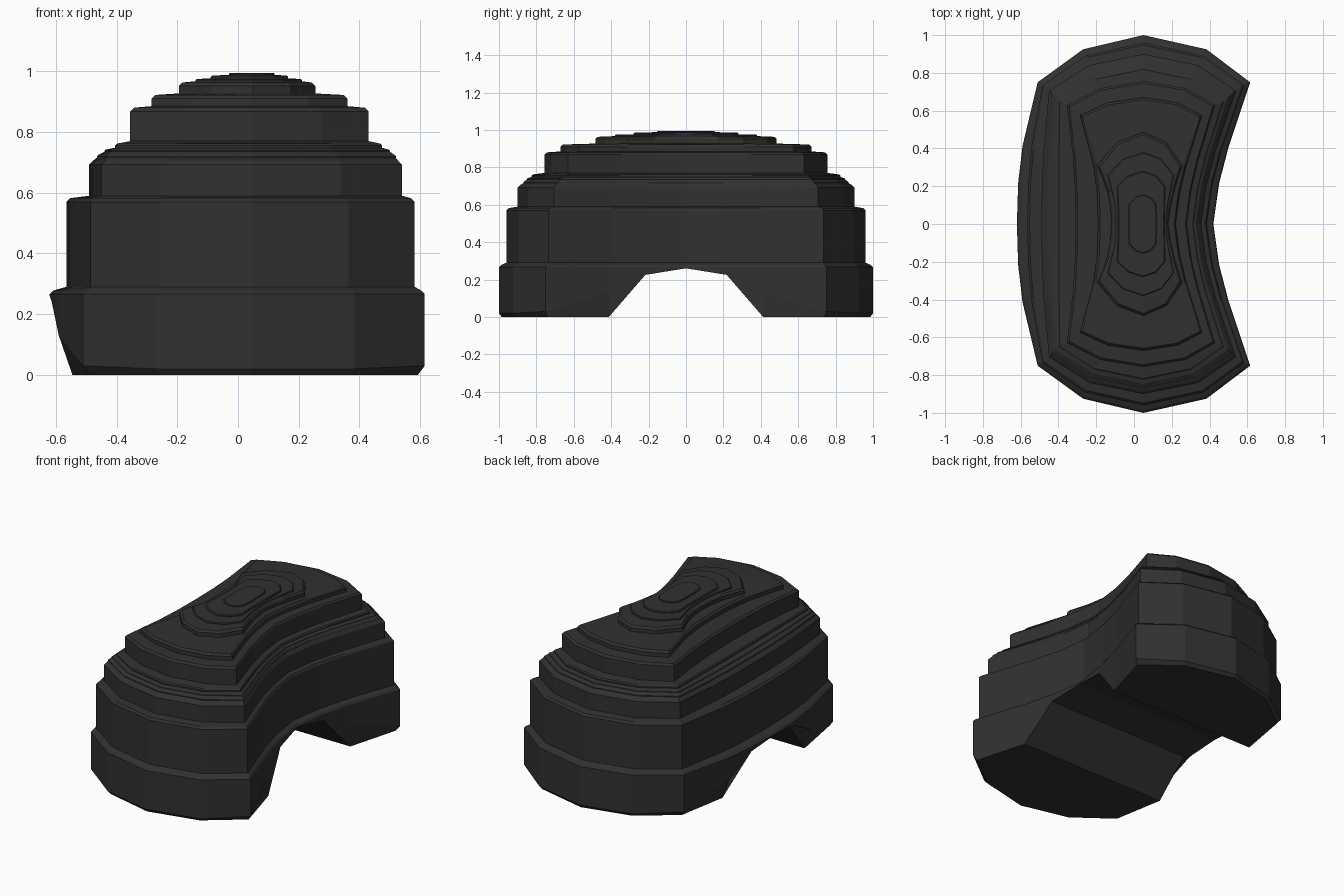
import bpy, bmesh

if "Cube" in bpy.data.objects:
    bpy.data.objects.remove(bpy.data.objects["Cube"])

# One flat colour
mat = bpy.data.materials.new("charcoal")
mat.diffuse_color = (0.03, 0.03, 0.03, 1)
mat.use_nodes = True
mat.node_tree.nodes["Principled BSDF"].inputs["Base Color"].default_value = mat.diffuse_color
CX = 0.05


def half_outline(lm, lc, rm, rc, yc, ye):
    """Kidney outline for y >= 0, from the right middle over the end to the left middle."""
    mix = lambda a, b, t: a + (b - a) * t
    ya = mix(yc, ye, 0.7)
    return [(rm, 0), (mix(rm, rc, .16), yc * .29), (mix(rm, rc, .42), yc * .55), (rc, yc),
            (mix(CX, rc, .59), ya), (CX, ye), (mix(CX, lc, .57), ya),
            (lc, yc), (mix(lm, lc, .27), yc * .55), (mix(lm, lc, .06), yc * .29), (lm, 0)]


def full_ring(bm, half, zs):
    """Mirror a half outline in y; zs gives the height of each half point."""
    pts = [(x, y, z) for (x, y), z in zip(half, zs)]
    pts += [(x, -y, z) for x, y, z in pts[-2:0:-1]]
    return [bm.verts.new(p) for p in pts]


def grow(params, d):
    lm, lc, rm, rc, yc, ye = params
    return (lm + d, lc + d, rm - d * .6, rc - d, yc - d * .6, ye - d)


# Tiers: bottom z, top z, (left mid, left corner, right mid, right corner, corner y, end y)
TIERS = [
    (None, .278, (-.62, -.51, .42, .615, .75, 1.0)),
    (.29, .582, (-.565, -.485, .385, .582, .735, .96)),
    (.59, .705, (-.49, -.45, .355, .54, .705, .90)),
    (.715, .725, (-.465, -.435, .34, .52, .685, .87)),
    (.735, .742, (-.44, -.42, .33, .50, .67, .85)),
    (.748, .762, (-.405, -.40, .315, .475, .65, .825)),
    (.77, .88, (-.31, -.355, .28, .43, .63, .757)),
    (.885, .922, (-.19, -.285, .22, .36, .575, .67)),
    (.927, .963, (-.12, -.195, .18, .255, .31, .485)),
    (.967, .975, (-.10, -.14, .17, .21, .26, .38)),
    (.976, .986, (-.085, -.09, .16, .165, .20, .28)),
    (.988, .995, (-.03, -.025, .12, .115, .11, .155)),
]

bm = bmesh.new()
rim = TIERS[0][2]
arch = [.26, .24, .13, .03, .02, .02, .02, .03, .13, .24, .26]   # rim's lower edge
sole = [.26, .225, 0, 0, 0, 0, 0, 0, 0, .225, .26]               # underside edge

# Underside edge, pulled in a little from the rim
inner = [(x + (.045 if x < -.5 else 0), y) if y < .5 else (CX + (x - CX) * .96, y * .985)
         for x, y in half_outline(*rim)]
inner[0] = (rim[2], 0)
inner[-1] = (rim[0] + .01, 0)
rings = [full_ring(bm, inner, sole), full_ring(bm, half_outline(*rim), arch)]

# Stepped tiers with small chamfers on their upper edges
for z0, z1, p in TIERS:
    h = half_outline(*p)
    if z0 is not None:
        rings.append(full_ring(bm, half_outline(*p), [z0] * len(h)))
    c = min(.012, (z1 - (z0 or 0)) * .5)
    rings.append(full_ring(bm, h, [z1 - c] * len(h)))
    rings.append(full_ring(bm, half_outline(*grow(p, c)), [z1] * len(h)))

n = len(rings[0])
for a, b in zip(rings, rings[1:]):
    for i in range(n):
        j = (i + 1) % n
        bm.faces.new((a[i], a[j], b[j], b[i]))
bm.faces.new(rings[-1])

# Arched underside: strips across x plus two flat feet
r = rings[0]
for s in (1, -1):
    R = [r[(s * i) % n] for i in range(11)]
    for i in (0, 1):
        bm.faces.new((R[i], R[i + 1], R[9 - i], R[10 - i]))
    bm.faces.new(R[2:9])

bmesh.ops.recalc_face_normals(bm, faces=bm.faces)
me = bpy.data.meshes.new("stepped_arch_rock")
bm.to_mesh(me)
bm.free()
me.materials.append(mat)
ob = bpy.data.objects.new("stepped_arch_rock", me)
bpy.context.collection.objects.link(ob)
